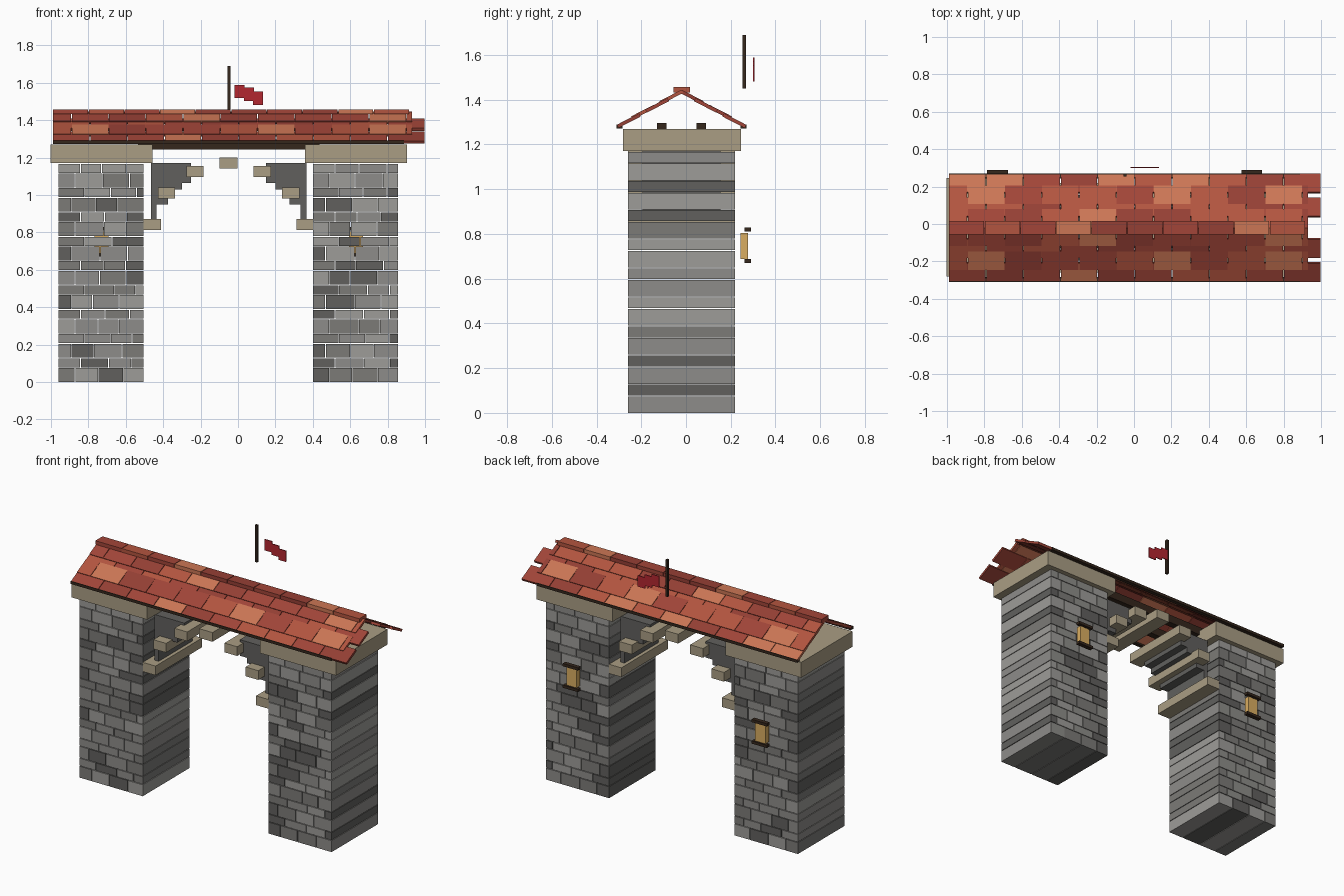
import bpy, bmesh, math, random
from mathutils import Matrix, Vector

if "Cube" in bpy.data.objects:
    bpy.data.objects.remove(bpy.data.objects["Cube"])

random.seed(4)
CX, CY = -0.05, -0.02          # centre of the masonry


def mat(name, r, g, b):
    m = bpy.data.materials.new(name)
    m.diffuse_color = (r, g, b, 1)
    m.use_nodes = True
    m.node_tree.nodes["Principled BSDF"].inputs["Base Color"].default_value = m.diffuse_color
    return m


GREYS = [mat("stone_%d" % i, v, v * 0.98, v * 0.93) for i, v in enumerate((0.12, 0.20, 0.27, 0.34))]
REDS = [mat("tile_%d" % i, *c) for i, c in enumerate(
    ((0.36, 0.06, 0.04), (0.45, 0.09, 0.05), (0.30, 0.05, 0.035), (0.60, 0.18, 0.09)))]
SAND = [mat("sandstone", 0.40, 0.34, 0.23)]
WOOD = [mat("dark_wood", 0.035, 0.02, 0.012)]
GLOW = [mat("lantern_glow", 0.70, 0.42, 0.12)]
CLOTH = [mat("flag_cloth", 0.45, 0.02, 0.03)]


class Part:
    """Collects boxes into one named object."""
    def __init__(self, name, mats):
        self.name, self.mats, self.bm = name, mats, bmesh.new()

    def box(self, x, y, z, mi=0, rot=None):
        lo, hi = Vector((x[0], y[0], z[0])), Vector((x[1], y[1], z[1]))
        m = Matrix.Translation((lo + hi) / 2)
        if rot:
            m = m @ Matrix.Rotation(rot, 4, 'X')
        m = m @ Matrix.Diagonal((*(hi - lo), 1))
        vs = bmesh.ops.create_cube(self.bm, size=1, matrix=m)["verts"]
        for f in {f for v in vs for f in v.link_faces}:
            f.material_index = mi
        return self

    def done(self):
        me = bpy.data.meshes.new(self.name)
        self.bm.to_mesh(me)
        self.bm.free()
        for m in self.mats:
            me.materials.append(m)
        ob = bpy.data.objects.new(self.name, me)
        bpy.context.collection.objects.link(ob)
        return ob


def around(c, half):
    return (c - half, c + half)


for side, label in ((-1, "left"), (1, "right")):
    px = CX + side * 0.68

    # pillar: courses of alternating height, stones running full depth
    p = Part(label + "_pillar", GREYS)
    z = 0.0
    for row in range(18):
        h = 0.078 if row % 2 == 0 else 0.052
        x, end = px - 0.23, px + 0.23
        w = (0.09, 0.12, 0.07, 0.14)[row % 4]
        while x < end - 0.01:
            stop = x + w if end - x - w > 0.04 else end
            p.box((x, stop - 0.004), (CY - 0.24, CY + 0.24), (z, z + h - 0.004), random.randrange(4))
            x, w = stop, random.uniform(0.11, 0.16)
        z += h
    p.done()

    # capital slab
    Part(label + "_capital", SAND).box(around(px, 0.273), around(CY + 0.003, 0.264), (1.17, 1.27)).done()

    # stepped spandrel, measured as distance from the arch centre
    s = Part(label + "_spandrel", GREYS[:1])
    for inner, z0, z1 in ((0.20, 1.065, 1.17), (0.25, 1.03, 1.065), (0.325, 0.95, 1.03), (0.385, 0.86, 0.95)):
        s.box(sorted((CX + side * inner, CX + side * 0.415)), around(CY, 0.175), (z0, z1))
    s.done()

    # arch stones
    a = Part(label + "_arch_stones", SAND)
    for d, z in ((0.408, 0.842), (0.332, 1.01), (0.18, 1.125)):
        a.box(around(CX + side * d, 0.046), around(CY, 0.24), around(z, 0.03))
    a.done()

    # wall lantern on the back
    Part(label + "_lantern_body", GLOW).box(around(px, 0.037), (0.243, 0.278), (0.688, 0.805)).done()
    f = Part(label + "_lantern_caps", WOOD)
    f.box(around(px, 0.055), (0.262, 0.29), (0.81, 0.828))
    f.box(around(px, 0.055), (0.262, 0.29), (0.67, 0.688))
    f.done()

Part("keystone", SAND).box(around(CX, 0.048), around(CY, 0.24), (1.14, 1.20)).done()

# timber beams and eave rails
b = Part("beams", WOOD)
e = Part("eave_rails", WOOD)
for s in (-1, 1):
    b.box(around(CX, 0.485), around(CY + s * 0.088, 0.021), (1.242, 1.295))
    e.box(around(CX, 0.938), around(CY + s * 0.277, 0.013), (1.272, 1.29))
b.done()
e.done()

# roof tiles: four overlapping staggered rows per slope
SLOPE = math.atan(0.54)
for s, label in ((-1, "front"), (1, "back")):
    t = Part(label + "_roof_tiles", REDS)
    for row in range(4):
        d = 0.236 - row * 0.0635                    # distance from ridge
        z = 1.434 - 0.54 * d + (0.003 if row % 2 else 0)
        x0, end = (-0.988, 1.0) if row % 2 == 0 else (-1.087, 0.93)
        while x0 < end - 0.01:
            t.box((max(x0, -0.988), min(x0 + 0.195, end)), around(CY + s * d, 0.056),
                  around(z, 0.008), random.choice((0, 0, 1, 1, 2, 3)), -s * (SLOPE - 0.02))
            x0 += 0.1988
    t.done()

# ridge caps
r = Part("ridge_caps", REDS)
for i in range(10):
    x = -0.988 + i * 0.1905
    r.box((x, x + 0.187), around(CY, 0.037), (1.433, 1.457), random.randrange(4))
r.done()

# flag pole and stepped flag
Part("flag_pole", WOOD).box(around(-0.048, 0.008), around(0.261, 0.008), (1.45, 1.69)).done()
f = Part("flag", CLOTH)
for x, z in ((0.007, 1.553), (0.058, 1.537), (0.107, 1.518)):
    f.box(around(x, 0.027), around(0.303, 0.003), around(z, 0.036))
f.done()
